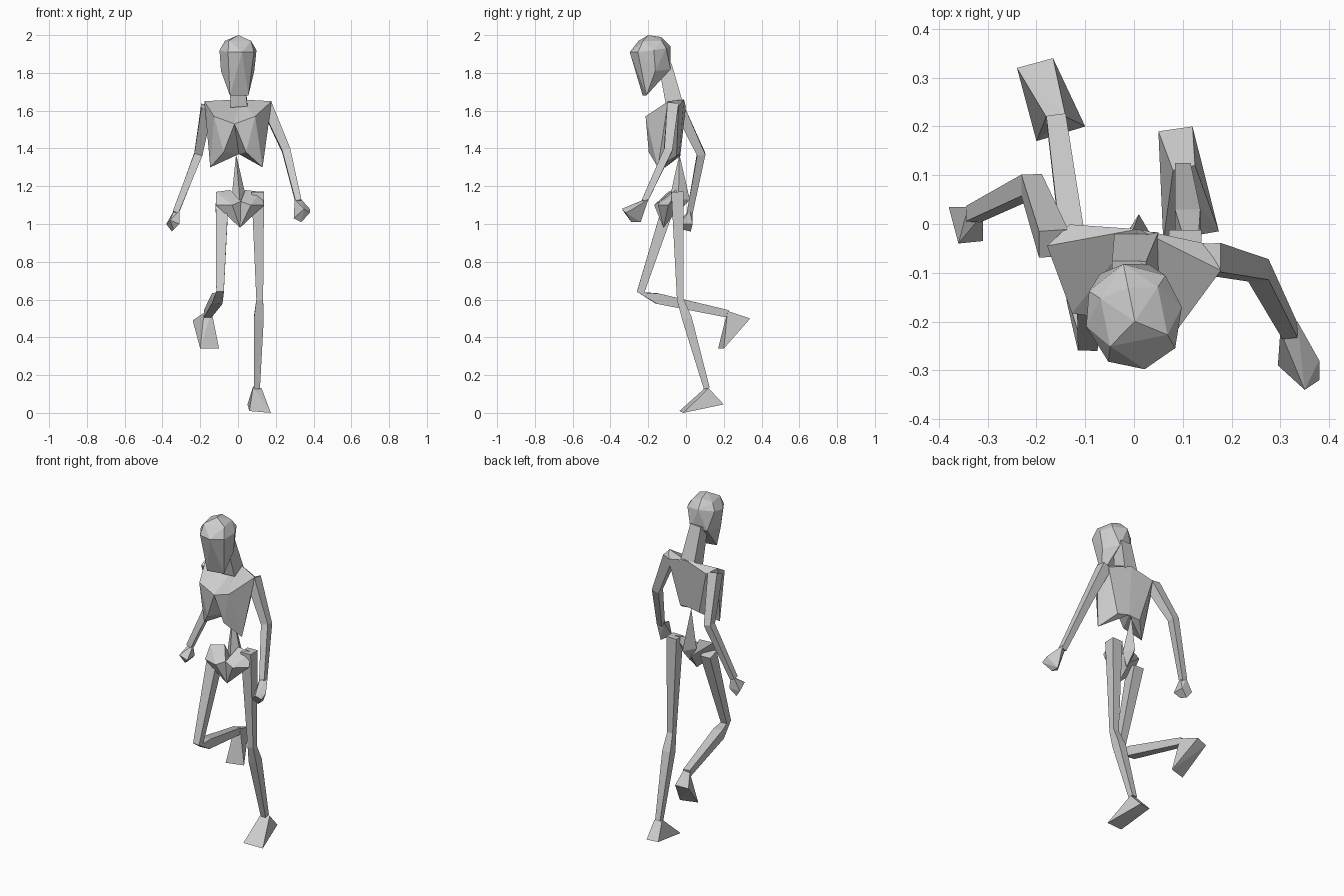
import bpy
import bmesh
from math import cos, sin
from mathutils import Vector

default_cube = bpy.data.objects.get("Cube")
if default_cube:
    bpy.data.objects.remove(default_cube, do_unlink=True)

bone_grey = bpy.data.materials.new("bone grey")
bone_grey.use_nodes = True
colour = (.6, .6, .6, 1)
bone_grey.diffuse_color = colour
bone_grey.node_tree.nodes["Principled BSDF"].inputs["Base Color"].default_value = colour


def finish(name, bm):
    """Turn a bmesh into a flat shaded object."""
    bmesh.ops.recalc_face_normals(bm, faces=bm.faces)
    mesh = bpy.data.meshes.new(name)
    bm.to_mesh(mesh)
    bm.free()
    mesh.materials.append(bone_grey)
    part = bpy.data.objects.new(name, mesh)
    bpy.context.collection.objects.link(part)
    return part


def faceted(name, points):
    """Low-poly solid wrapped tightly around a few corner points."""
    bm = bmesh.new()
    for point in points:
        bm.verts.new(point)
    result = bmesh.ops.convex_hull(bm, input=bm.verts)
    loose = [v for v in result["geom_interior"] if isinstance(v, bmesh.types.BMVert)]
    bmesh.ops.delete(bm, geom=loose, context="VERTS")
    return finish(name, bm)


def limb(name, joints):
    """Four-sided tapered bone through (x, y, z, half width) joints."""
    bm = bmesh.new()
    centres = [Vector(joint[:3]) for joint in joints]
    rings = []
    for i, centre in enumerate(centres):
        before = centres[max(i - 1, 0)]
        after = centres[min(i + 1, len(centres) - 1)]
        along = (after - before).normalized()
        side = Vector((1, 0, 0))
        side = (side - along * side.dot(along)).normalized()
        front = along.cross(side)
        width = joints[i][3]
        corners = [side + front, front - side, -side - front, side - front]
        rings.append([bm.verts.new(centre + corner * width) for corner in corners])
    for lower, upper in zip(rings, rings[1:]):
        for k in range(4):
            n = (k + 1) % 4
            bm.faces.new((lower[k], lower[n], upper[n], upper[k]))
    bm.faces.new(rings[0])
    bm.faces.new(rings[-1])
    return finish(name, bm)


def mirrored(points):
    return [(-x, y, z) for x, y, z in points]


def turned(points, yaw, centre):
    """Twist points about the vertical and move them to the centre."""
    cx, cy = centre
    return [(cx + x * cos(yaw) - y * sin(yaw),
             cy + x * sin(yaw) + y * cos(yaw), z) for x, y, z in points]


def paired(name, points, yaw, centre):
    """Left and right halves of a body part that share the middle points."""
    faceted("left_" + name, turned(points, yaw, centre))
    faceted("right_" + name, turned(mirrored(points), yaw, centre))


# Head: skull cap, brow ring, cheeks and chin, turned slightly to its left
half_head = [
    (0, -.01, 2), (0, .06, 1.99), (.06, -.05, 1.97), (.06, .05, 1.97),
    (0, -.11, 1.91), (.07, -.08, 1.91), (.1, 0, 1.92), (.08, .07, 1.93),
    (0, .11, 1.94), (.09, .01, 1.81), (.05, .1, 1.82), (.05, -.03, 1.68),
]
faceted("head", turned(half_head + mirrored(half_head), .2, (0, -.19)))
limb("neck", [(-.01, -.11, 1.84, .035), (.005, -.06, 1.63, .045)])

# Rib cage: two halves leaving an open notch under the breastbone
half_chest = [
    (0, .06, 1.66), (.18, 0, 1.65), (.14, .05, 1.62), (0, -.13, 1.53),
    (.11, -.13, 1.57), (.06, -.12, 1.38), (.14, -.06, 1.3),
    (0, .035, 1.37), (.07, .03, 1.36),
]
paired("rib_cage", half_chest, -.14, (0, -.07))

# Spine and pelvis
faceted("spine", [
    (-.01, -.035, 1.37), (-.035, -.05, 1.13), (.045, -.04, 1.13),
    (.01, -.09, 1.12), (.01, .02, 1.13), (.01, -.05, 1.05),
])
half_pelvis = [
    (0, -.05, 1.12), (.04, .03, 1.18), (.12, .02, 1.17), (.13, -.03, 1.1),
    (.05, -.07, 1.1), (0, -.03, .98), (0, .05, 1.08),
]
paired("pelvis", half_pelvis, .2, (.005, -.09))

# Arms, the left swung forward and the right swung back
limb("left_arm", [(.15, -.07, 1.63, .03), (.255, -.095, 1.39, .022), (.32, -.22, 1.12, .016)])
limb("right_arm", [(-.165, -.04, 1.62, .03), (-.21, .08, 1.37, .022), (-.33, .02, 1.06, .016)])

# Hands
faceted("left_hand", [
    (.3, -.22, 1.13), (.335, -.2, 1.13), (.38, -.28, 1.08), (.38, -.32, 1.06),
    (.35, -.34, 1.08), (.295, -.29, 1.03), (.335, -.29, 1.01), (.335, -.24, 1.01),
])
faceted("right_hand", [
    (-.34, .035, 1.07), (-.31, .02, 1.07), (-.38, .035, 1), (-.36, -.04, 1.02),
    (-.31, -.035, 1), (-.35, .025, .96), (-.34, -.015, .97), (-.31, .035, 1),
])

# Legs, the left standing and the right lifted behind the knee
limb("left_leg", [
    (.105, -.045, 1.17, .033), (.115, -.03, .6, .018),
    (.11, .005, .5, .026), (.1, .11, .13, .016),
])
limb("right_leg", [
    (-.085, -.09, 1.1, .033), (-.095, -.24, .64, .02),
    (-.11, -.15, .605, .028), (-.16, .22, .525, .02),
])

# Feet: ankle, heel and toe edges
faceted("left_foot", [
    (.08, .11, .14), (.125, .12, .13), (.05, .19, .045),
    (.12, .2, .045), (.06, -.035, .01), (.174, -.015, 0),
])
faceted("right_foot", [
    (-.18, .22, .53), (-.14, .22, .54), (-.24, .32, .49),
    (-.166, .34, .5), (-.2, .17, .34), (-.1, .2, .34),
])
